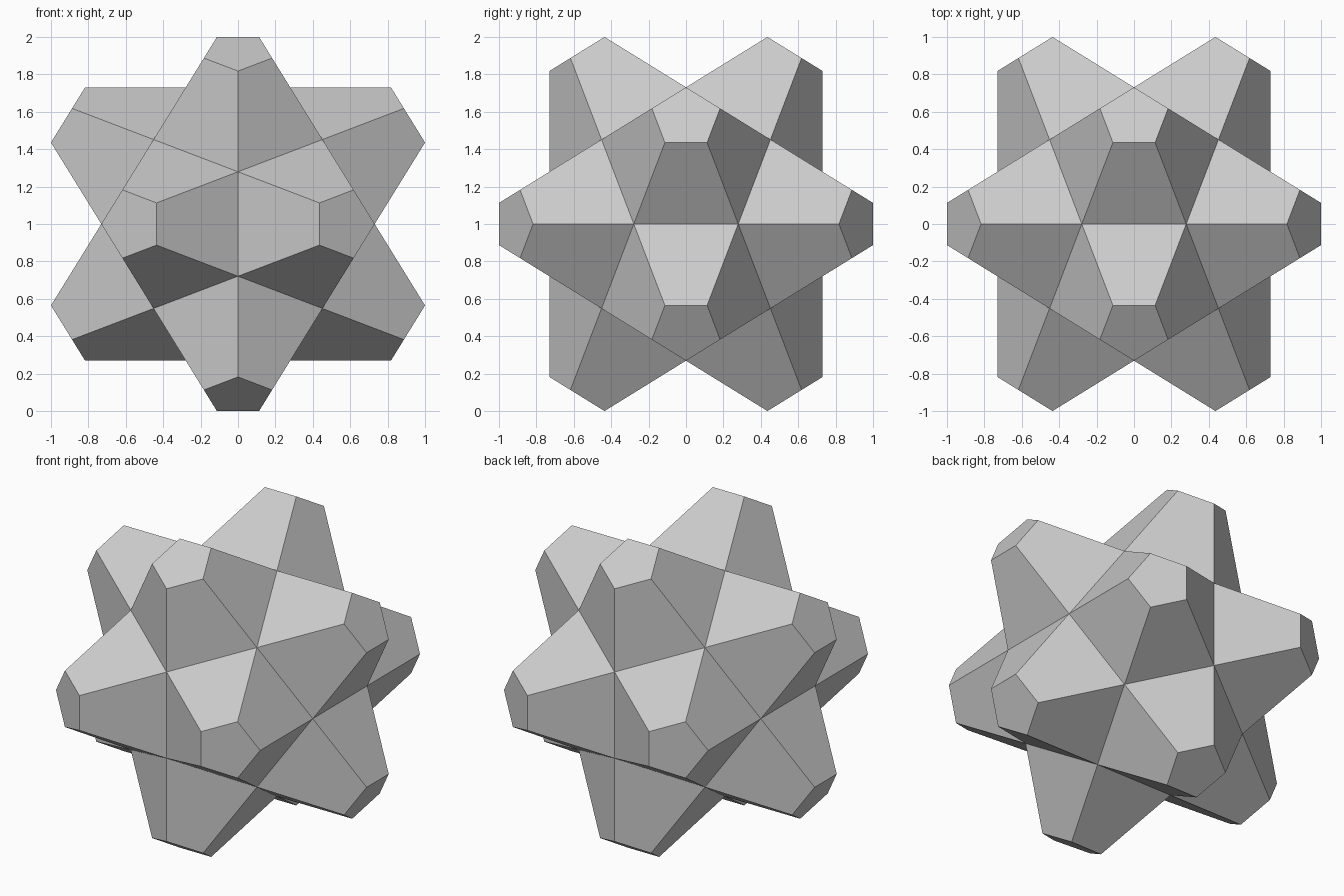
import bpy, bmesh
from math import sqrt
from mathutils import Vector

if "Cube" in bpy.data.objects:
    bpy.data.objects.remove(bpy.data.objects["Cube"])

PHI = (1 + sqrt(5)) / 2
T = 0.596                 # fraction of each spike kept below the blunt tip
A = 1 / (PHI + T)         # core size that gives an overall width of 2

# Dodecahedron core: cube corners plus three cyclic rectangles
signs = (-1, 1)
points = [Vector((x, y, z)) for x in signs for y in signs for z in signs]
for s in signs:
    for t in signs:
        p = (0, s * PHI, t / PHI)
        points += [Vector(p[i:] + p[:i]) for i in range(3)]

bm = bmesh.new()
for p in points:
    bm.verts.new(p * A)
bmesh.ops.convex_hull(bm, input=bm.verts[:])
bmesh.ops.dissolve_limit(bm, angle_limit=0.02, verts=bm.verts[:], edges=bm.edges[:])
bmesh.ops.recalc_face_normals(bm, faces=bm.faces[:])

# Truncated spikes: extrude each pentagon toward its star apex
tips = bmesh.ops.extrude_discrete_faces(bm, faces=bm.faces[:])["faces"]
for face in tips:
    apex = face.calc_center_median() * sqrt(5)
    for v in face.verts:
        v.co = v.co.lerp(apex, T)

# Join the spikes along the shared core edges and stand on the floor
bmesh.ops.remove_doubles(bm, verts=bm.verts[:], dist=1e-4)
bmesh.ops.recalc_face_normals(bm, faces=bm.faces[:])
bmesh.ops.translate(bm, vec=(0, 0, 1), verts=bm.verts[:])

mesh = bpy.data.meshes.new("blunt_star")
bm.to_mesh(mesh)
bm.free()
bpy.context.collection.objects.link(bpy.data.objects.new("blunt_star", mesh))
